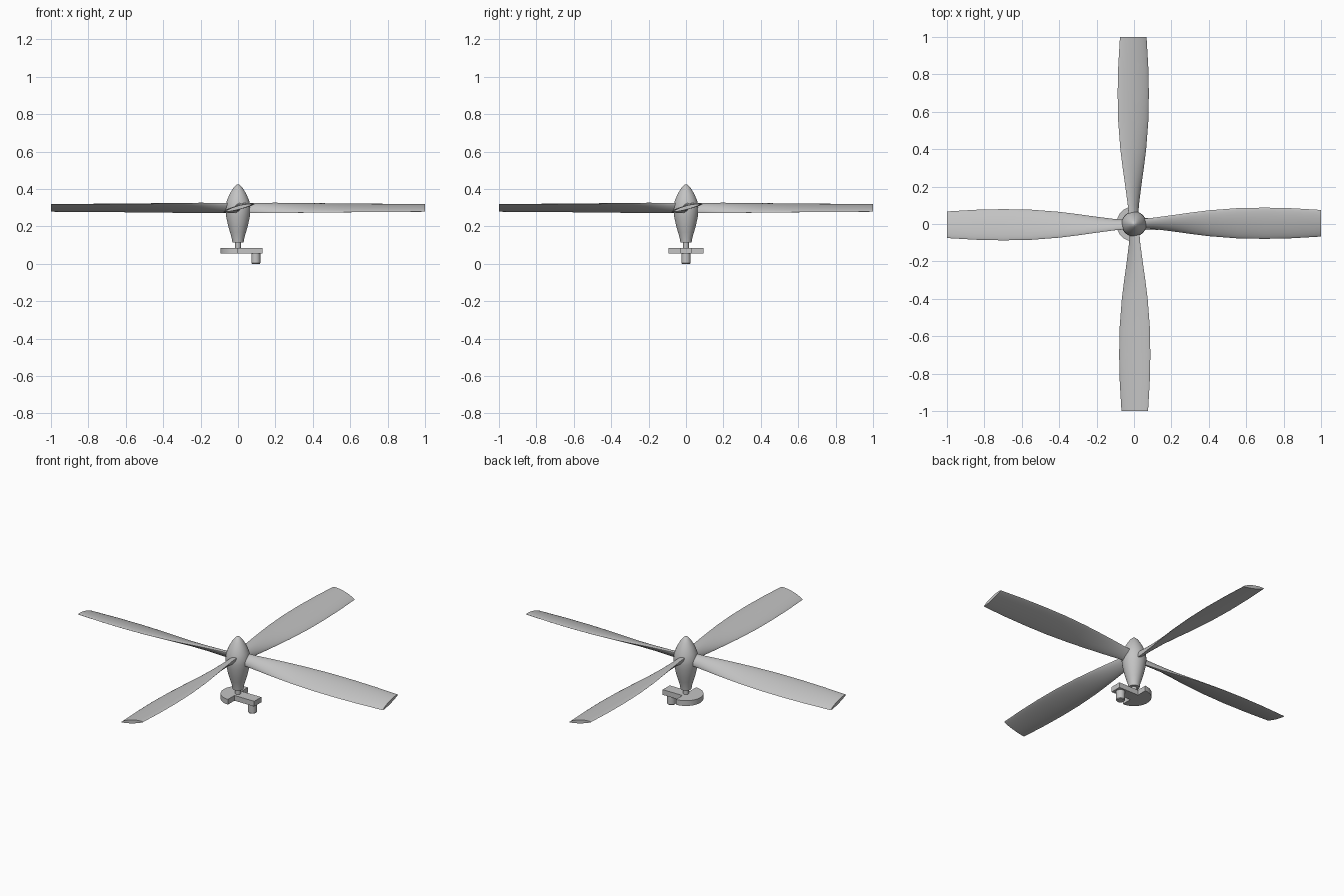
import bpy, bmesh, math
from mathutils import Matrix, Vector

cube = bpy.data.objects.get("Cube")
if cube:
    bpy.data.objects.remove(cube, do_unlink=True)

grey = bpy.data.materials.new("light grey")
grey.use_nodes = True
GREY = (0.55, 0.55, 0.55, 1)
grey.diffuse_color = GREY
grey.node_tree.nodes["Principled BSDF"].inputs["Base Color"].default_value = GREY


def finish(bm, name, angle=35):
    bmesh.ops.recalc_face_normals(bm, faces=bm.faces)
    mesh = bpy.data.meshes.new(name)
    bm.to_mesh(mesh)
    bm.free()
    mesh.materials.append(grey)
    obj = bpy.data.objects.new(name, mesh)
    bpy.context.collection.objects.link(obj)
    bpy.ops.object.select_all(action='DESELECT')
    obj.select_set(True)
    bpy.context.view_layer.objects.active = obj
    bpy.ops.object.shade_smooth_by_angle(angle=math.radians(angle))
    return obj


def loft(rings, name, angle=35):
    """Skin a list of equal closed rings and cap both ends."""
    bm = bmesh.new()
    loops = [[bm.verts.new(p) for p in ring] for ring in rings]
    n = len(loops[0])
    for a, b in zip(loops, loops[1:]):
        for i in range(n):
            j = (i + 1) % n
            bm.faces.new((a[i], a[j], b[j], b[i]))
    bm.faces.new(loops[0])
    bm.faces.new(loops[-1])
    return finish(bm, name, angle)


def lathe(profile, name, x=0, n=32):
    turns = [2 * math.pi * i / n for i in range(n)]
    return loft([[(x + r * math.cos(t), r * math.sin(t), z) for t in turns]
                 for r, z in profile], name)


# Blades: twisted lens sections (radius, visible width, pitch, thickness)
STATIONS = [(0.03, 0.045, 50, 0.035), (0.1, 0.058, 42, 0.03),
            (0.2, 0.085, 32, 0.028), (0.3, 0.113, 24, 0.026),
            (0.4, 0.138, 19, 0.025), (0.55, 0.161, 15.5, 0.024),
            (0.7, 0.167, 14, 0.023), (0.85, 0.16, 14, 0.022),
            (1.0, 0.142, 15, 0.02)]


def section(x, width, pitch, thick, n=28):
    p = math.radians(pitch)
    chord = width / math.cos(p)
    ring = []
    for i in range(n):
        a = 2 * math.pi * i / n
        s = math.sin(a)
        u = chord / 2 * math.cos(a)
        w = math.copysign(abs(s) ** 1.4, s) * thick * (0.65 if s > 0 else 0.35)
        ring.append(Vector((x, 0.004 + u * math.cos(p) - w * math.sin(p),
                            0.298 + u * math.sin(p) + w * math.cos(p))))
    return ring


for k, side in enumerate(("left", "back", "right", "front")):
    turn = Matrix.Rotation(k * math.pi / 2, 3, 'Z')
    loft([[turn @ v for v in section(*s)] for s in STATIONS], side + "_blade", 50)

# Spinner hub and drive shaft
lathe([(0.03, 0.115), (0.034, 0.14), (0.043, 0.17), (0.053, 0.205),
       (0.063, 0.25), (0.067, 0.285), (0.066, 0.31), (0.059, 0.34),
       (0.046, 0.37), (0.031, 0.397), (0.018, 0.414), (0.008, 0.423),
       (0.001, 0.425)], "spinner_hub")
lathe([(0.015, 0.06), (0.015, 0.12)], "drive_shaft", n=20)

# Crank web: half-disc counterweight with a straight arm
arc = [math.pi / 2 + math.pi * i / 24 for i in range(25)]
outline = [(0.094 * math.cos(t), 0.094 * math.sin(t)) for t in arc]
outline += [(0, -0.033), (0.13, -0.033), (0.13, 0.033), (0, 0.033)]
loft([[(x, y, z) for x, y in outline] for z in (0.055, 0.086)], "crank_web")

# Crank pin
lathe([(0.021, 0), (0.024, 0.004), (0.024, 0.06)], "crank_pin", x=0.095, n=24)
